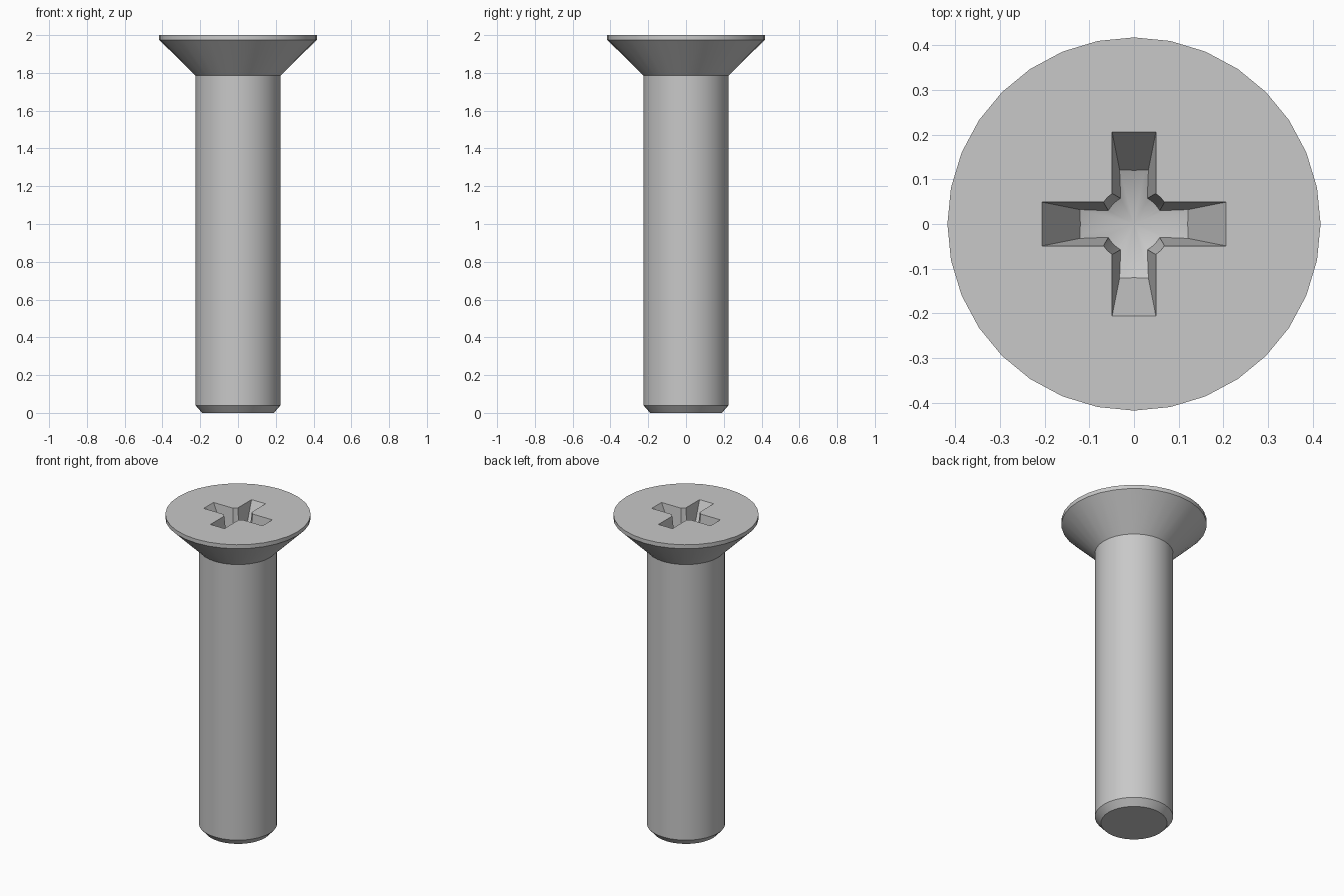
import bpy
import bmesh
import math

if "Cube" in bpy.data.objects:
    bpy.data.objects.remove(bpy.data.objects["Cube"], do_unlink=True)

SIDES = 32
TOP = 2.0


def loft(name, rings):
    """Closed solid through equal-length rings of points, bottom to top."""
    bm = bmesh.new()
    loops = [[bm.verts.new(p) for p in ring] for ring in rings]
    for low, high in zip(loops, loops[1:]):
        for i in range(len(low)):
            j = (i + 1) % len(low)
            bm.faces.new((low[i], low[j], high[j], high[i]))
    bm.faces.new(loops[0][::-1])
    bm.faces.new(loops[-1])
    bmesh.ops.remove_doubles(bm, verts=bm.verts, dist=1e-5)
    bmesh.ops.recalc_face_normals(bm, faces=bm.faces)
    mesh = bpy.data.meshes.new(name)
    bm.to_mesh(mesh)
    bm.free()
    obj = bpy.data.objects.new(name, mesh)
    bpy.context.collection.objects.link(obj)
    return obj


def circle(r, z):
    steps = [math.tau * i / SIDES for i in range(SIDES)]
    return [(r * math.cos(a), r * math.sin(a), z) for a in steps]


def rectangle(hx, hy, z):
    return [(-hx, -hy, z), (hx, -hy, z), (hx, hy, z), (-hx, hy, z)]


def combine(target, tool, operation):
    """Apply a boolean and discard the tool."""
    mod = target.modifiers.new("boolean", 'BOOLEAN')
    mod.operation, mod.solver, mod.object = operation, 'EXACT', tool
    bpy.context.view_layer.objects.active = target
    bpy.ops.object.modifier_apply(modifier=mod.name)
    bpy.data.objects.remove(tool, do_unlink=True)


# Turned body: chamfered tip, shank, countersunk head, thin rim
profile = [(0.19, 0), (0.225, 0.04), (0.225, 1.785), (0.417, 1.975), (0.417, TOP)]
screw = loft("countersunk_screw", [circle(r, z) for r, z in profile])

# Cross recess: two tapered bars and a tapered core, with a conical floor
low, high = 1.75, 2.05


def taper(size, slope, z):
    return size + slope * (z - TOP)


def bar(along_x):
    rings = []
    for z in (low, high):
        reach, half = taper(0.206, 0.506, z), taper(0.049, 0.1, z)
        rings.append(rectangle(reach, half, z) if along_x else rectangle(half, reach, z))
    return loft("recess_bar", rings)


recess = bar(True)
combine(recess, bar(False), 'UNION')
core = loft("recess_core", [circle(taper(0.084, 0.1, z), z) for z in (low, high)])
combine(recess, core, 'UNION')
floor = loft("recess_floor", [circle(0, 1.78), circle(0.768, 2.1)])
combine(recess, floor, 'INTERSECT')
combine(screw, recess, 'DIFFERENCE')

# Plain metal finish
steel = bpy.data.materials.new("grey steel")
steel.use_nodes = True
colour = (0.58, 0.58, 0.58, 1)
steel.diffuse_color = colour
steel.node_tree.nodes["Principled BSDF"].inputs["Base Color"].default_value = colour
screw.data.materials.clear()
screw.data.materials.append(steel)
for face in screw.data.polygons:
    face.material_index = 0

bpy.ops.object.select_all(action='DESELECT')
screw.select_set(True)
bpy.context.view_layer.objects.active = screw
bpy.ops.object.shade_smooth_by_angle(angle=math.radians(30))
